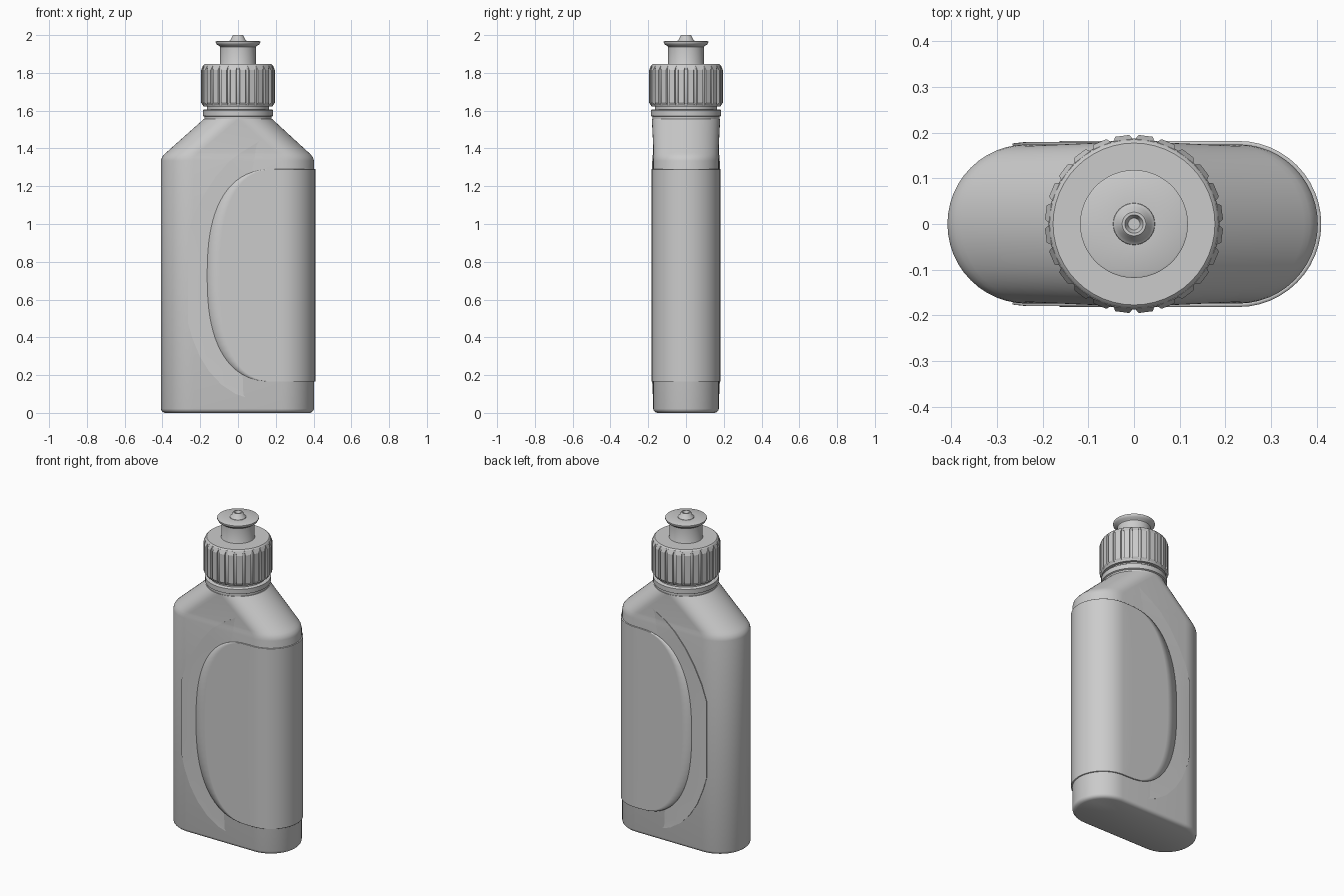
import bpy, bmesh, math
from mathutils import Vector

cube = bpy.data.objects.get("Cube")
if cube:
    bpy.data.objects.remove(cube, do_unlink=True)

grey = bpy.data.materials.new("plain grey")
grey.use_nodes = True
grey.diffuse_color = (0.6, 0.6, 0.6, 1)
grey.node_tree.nodes["Principled BSDF"].inputs["Base Color"].default_value = (0.6, 0.6, 0.6, 1)

SHIFT = -0.003  # bottle centre in x


def finish(name, bm, angle=35):
    bmesh.ops.recalc_face_normals(bm, faces=bm.faces)
    mesh = bpy.data.meshes.new(name)
    bm.to_mesh(mesh)
    bm.free()
    mesh.materials.append(grey)
    ob = bpy.data.objects.new(name, mesh)
    bpy.context.collection.objects.link(ob)
    bpy.ops.object.select_all(action='DESELECT')
    ob.select_set(True)
    bpy.context.view_layer.objects.active = ob
    bpy.ops.object.shade_smooth_by_angle(angle=math.radians(angle))
    return ob


def skin(bm, rows, closed):
    """Bridge rows of points with quads and return the vertex rows."""
    vr = [[bm.verts.new(p) for p in row] for row in rows]
    n = len(vr[0])
    for a, b in zip(vr, vr[1:]):
        for i in range(n if closed else n - 1):
            j = (i + 1) % n
            bm.faces.new((a[i], a[j], b[j], b[i]))
    return vr


def lathe(name, profile, steps=48):
    bm = bmesh.new()
    rows = [[(r * math.cos(2 * math.pi * i / steps), r * math.sin(2 * math.pi * i / steps), z)
             for i in range(steps)] for r, z in profile]
    vr = skin(bm, rows, True)
    bm.faces.new(vr[0])
    bm.faces.new(vr[-1])
    return finish(name, bm)


def interp(table, z):
    for (z0, *a), (z1, *b) in zip(table, table[1:]):
        if z <= z1:
            t = max(0, (z - z0) / (z1 - z0))
            return [p + (q - p) * t for p, q in zip(a, b)]
    return list(table[-1][1:])


# Bottle sections: height, half length, end radius
BODY = [(0, .384, .153), (.005, .395, .164), (.012, .402, .171), (.022, .405, .174),
        (1.335, .405, .174), (1.353, .400, .173), (1.368, .388, .172), (1.38, .375, .172),
        (1.555, .181, .181)]


def section(z):
    half, r = interp(BODY, z)
    return max(half - r, 0), r


def side_point(x, z, side, off):
    """Point on the front (-1) or back (+1) wall, lifted by off."""
    c, r = section(z)
    d = max(abs(x) - c, 0)
    y = math.sqrt(max(r * r - d * d, 0))
    n = Vector((math.copysign(d, x), side * y, 0)).normalized()
    return Vector((x + SHIFT, side * y, z)) + n * off


# Bottle body
bm = bmesh.new()
rows = []
for z, half, r in BODY:
    c = max(half - r, 0.0005)
    row = []
    for centre, start in ((c, -90), (-c, 90)):
        for i in range(25):
            a = math.radians(start + 7.5 * i)
            row.append((centre + r * math.cos(a) + SHIFT * (z < 1.5), r * math.sin(a), z))
    rows.append(row)
vr = skin(bm, rows, True)
bm.faces.new(vr[0])
bm.faces.new(vr[-1])
finish("bottle_body", bm, 30)

# Wrap-around label panel with a rounded free edge on front and back
bm = bmesh.new()
rows = []
LIFT = 0.0075
for k in range(41):
    t = math.sin(math.radians(-90 + 4.5 * k))
    z = .7275 + .5625 * t
    xl = .2 - .36 * max(0, 1 - abs(t) ** 2.5) ** .4
    c, r = section(z)
    flat = [xl + (c - xl) * i / 6 for i in range(6)]
    row = [(x + SHIFT, -r - LIFT, z) for x in flat]
    for i in range(25):
        a = math.radians(-90 + 7.5 * i)
        row.append((c + SHIFT + (r + LIFT) * math.cos(a), (r + LIFT) * math.sin(a), z))
    row += [(x + SHIFT, r + LIFT, z) for x in reversed(flat)]
    rows.append(row)
skin(bm, rows, False)
label = finish("label_panel", bm, 30)
mod = label.modifiers.new("thickness", 'SOLIDIFY')
mod.thickness = 0.011
# keep the thickness on the inner side
probe = label.data.polygons[len(label.data.polygons) // 2]
outward = probe.normal.dot(Vector((probe.center.x, probe.center.y, 0))) > 0
mod.offset = -1 if outward else 1

# Crescent ridges beside the label: raised on the outer edge, fading inwards
EDGE = [(.08, .05), (.1, -.01), (.15, -.085), (.22, -.15), (.3, -.2), (.4, -.24), (.48, -.262),
        (.95, -.262), (1.05, -.23), (1.15, -.18), (1.25, -.115), (1.33, -.045),
        (1.38, .02), (1.44, .12)]
for side, name in ((-1, "front_crescent"), (1, "back_crescent")):
    bm = bmesh.new()
    rows = []
    for z in sorted({e[0] for e in EDGE} | {1.353, 1.368, .6, .72, .84}):
        xl = interp(EDGE, z)[0]
        xr = .05 + .07 * (z - .08) / 1.36 + .001
        lift = .005 * min(1, (xr - xl) / .15)
        row = [side_point(xl, z, side, -.003)]
        for i in range(9):
            f = i / 8
            row.append(side_point(xl + (xr - xl) * f, z, side, lift * (1 - f) - .001 * f))
        rows.append(row)
    skin(bm, rows, False)
    finish(name, bm, 30)

# Neck with collar ring
lathe("neck", [(.178, 1.545), (.178, 1.568), (.186, 1.572), (.186, 1.602), (.182, 1.605),
               (.165, 1.606), (.165, 1.64)])

# Screw cap
lathe("cap", [(.165, 1.622), (.182, 1.622), (.187, 1.63), (.187, 1.832), (.184, 1.84),
              (.177, 1.846), (.09, 1.846)])

# Grip ribs around the cap, with tapered ends
bm = bmesh.new()
for k in range(24):
    mid = 2 * math.pi * (k + .5) / 24
    rows = []
    for z, outer, wide, tip in ((1.628, .186, 7.2, 6.6), (1.642, .195, 6.2, 4.6),
                                (1.815, .195, 6.2, 4.6), (1.838, .186, 7.2, 6.6)):
        row = []
        for r, deg in ((.18, -wide), (outer, -tip), (outer, tip), (.18, wide)):
            a = mid + math.radians(deg)
            row.append((r * math.cos(a), r * math.sin(a), z))
        rows.append(row)
    vr = skin(bm, rows, True)
    bm.faces.new(vr[0])
    bm.faces.new(vr[-1])
finish("cap_ribs", bm, 20)

# Push-pull spout with flange
lathe("spout", [(.098, 1.842), (.094, 1.85), (.094, 1.938), (.1, 1.944), (.112, 1.95),
                (.118, 1.96), (.118, 1.966), (.114, 1.968), (.04, 1.968)])

# Nozzle tip with a shallow hole
lathe("nozzle", [(.047, 1.964), (.045, 1.971), (.038, 1.976), (.029, 1.997), (.026, 2.0),
                 (.02, 2.0), (.013, 1.985)], 32)
